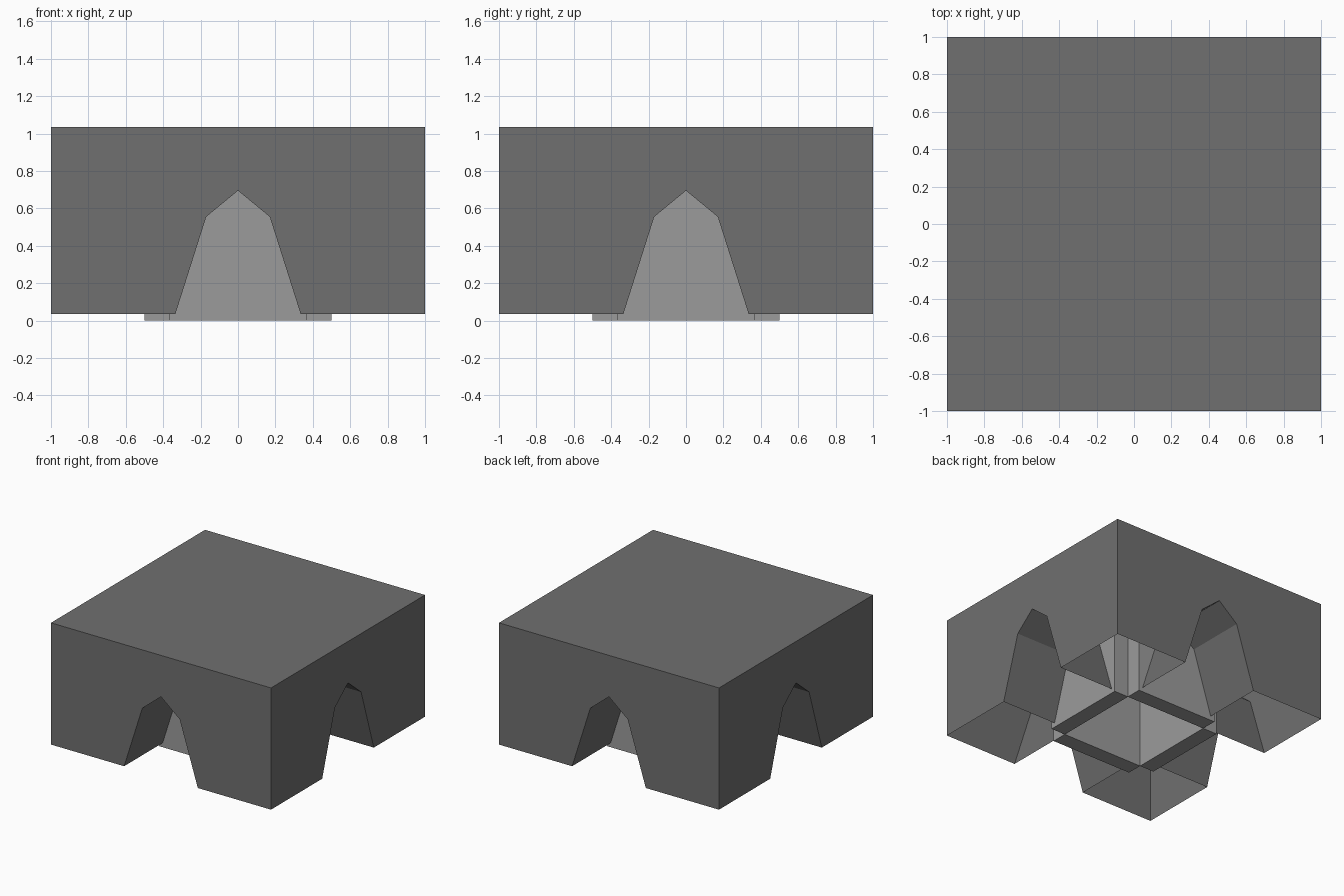
import bpy, bmesh
from math import pi
from mathutils import Matrix, Vector

if "Cube" in bpy.data.objects:
    bpy.data.objects.remove(bpy.data.objects["Cube"])

BASE, TOP = 0.035, 1.035
# pointed arch profile, left foot to right foot
ARCH = [(-0.335, BASE), (-0.17, 0.555), (0, 0.695), (0.17, 0.555), (0.335, BASE)]


def material(name, grey):
    mat = bpy.data.materials.new(name)
    mat.diffuse_color = (grey, grey, grey, 1)
    mat.use_nodes = True
    mat.node_tree.nodes["Principled BSDF"].inputs["Base Color"].default_value = mat.diffuse_color
    return mat


dark, mid = material("dark_grey", 0.16), material("mid_grey", 0.33)


def finish(name, bm, mat):
    bmesh.ops.remove_doubles(bm, verts=bm.verts, dist=0.0005)
    bmesh.ops.recalc_face_normals(bm, faces=bm.faces)
    mesh = bpy.data.meshes.new(name)
    bm.to_mesh(mesh)
    bm.free()
    mesh.materials.append(mat)
    ob = bpy.data.objects.new(name, mesh)
    bpy.context.collection.objects.link(ob)
    return ob


def face(bm, pts, turn):
    return bm.faces.new([bm.verts.new(turn @ Vector(p)) for p in pts])


turns = [Matrix.Rotation(i * pi / 2, 4, 'Z') for i in range(4)]

# Hollow shell, open underneath: arched walls in upright strips, tunnel linings, roof
bm = bmesh.new()
for t in turns:
    lower = [(-1, BASE), ARCH[0]], *zip(ARCH, ARCH[1:]), [ARCH[-1], (1, BASE)]
    for (x0, z0), (x1, z1) in lower:
        face(bm, [(x0, -1, z0), (x1, -1, z1), (x1, -1, TOP), (x0, -1, TOP)], t)
    for (x0, z0), (x1, z1) in zip(ARCH, ARCH[1:]):
        face(bm, [(x0, -1, z0), (x0, -0.5, z0), (x1, -0.5, z1), (x1, -1, z1)], t)
rim = [a[0] for a in ARCH] + [1]
roof = [t @ Vector((x, -1, TOP)) for t in turns for x in rim]
bm.faces.new([bm.verts.new(p) for p in roof])
finish("outer_shell", bm, dark)

# Hollow core: four upright slabs closing the tunnels, notched at the corners
for i, t in enumerate(turns):
    bm = bmesh.new()
    m = t @ Matrix.Translation((0, -0.435, 0.5)) @ Matrix.Diagonal((0.74, 0.13, 1, 1))
    bmesh.ops.create_cube(bm, size=1, matrix=m)
    finish(f"core_slab_{i + 1}", bm, mid)
